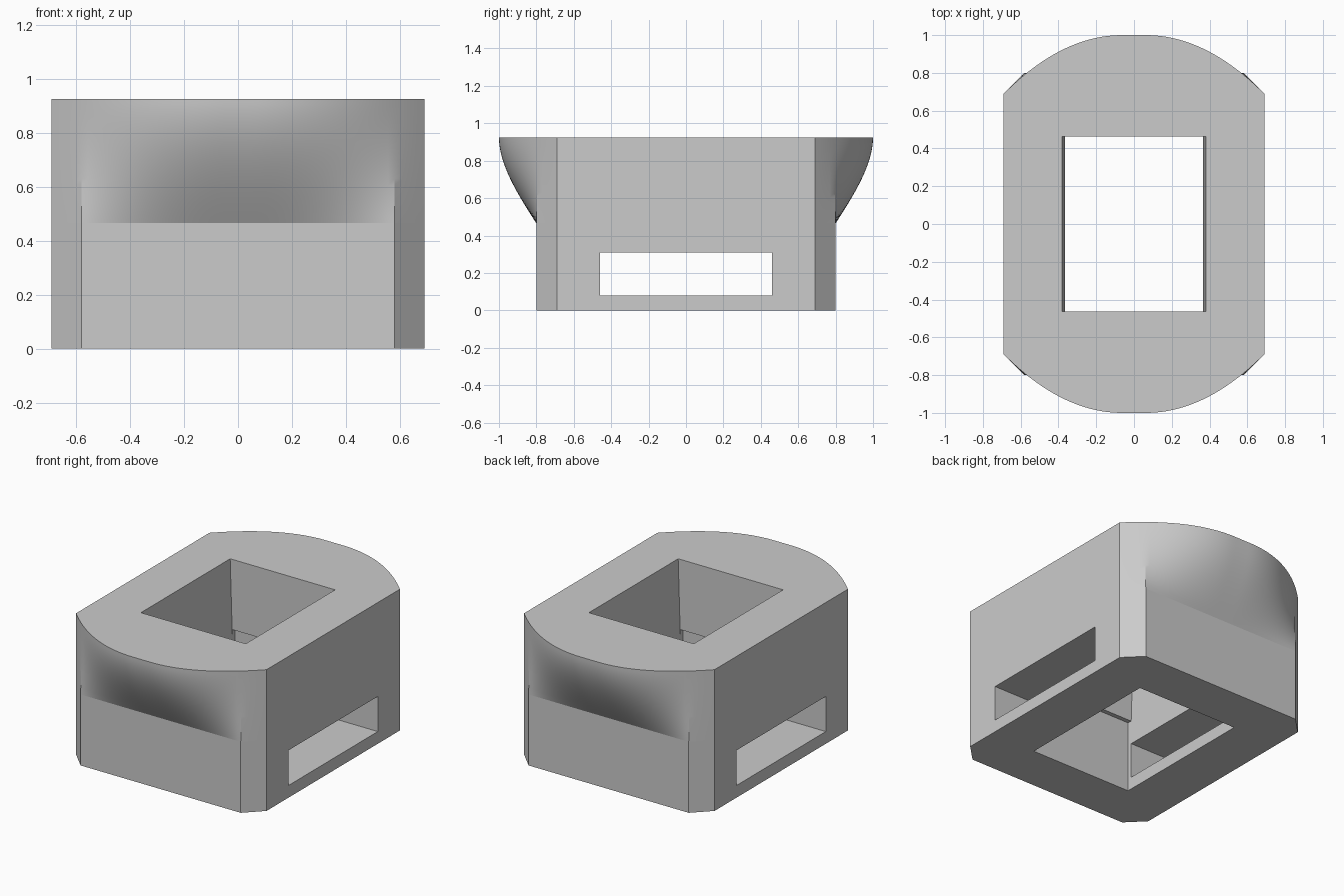
import bpy, bmesh, math

if "Cube" in bpy.data.objects:
    bpy.data.objects.remove(bpy.data.objects["Cube"], do_unlink=True)

HALF_X, FLAT_X, CORNER_Y, FACE_Y = 0.69, 0.58, 0.69, 0.80
MID_Z, TOP_Z = 0.465, 0.925

grey = bpy.data.materials.new("plain_grey")
grey.use_nodes = True
grey.diffuse_color = (0.6, 0.6, 0.6, 1)
grey.node_tree.nodes["Principled BSDF"].inputs["Base Color"].default_value = (0.6, 0.6, 0.6, 1)


def make_object(name, bm):
    bmesh.ops.recalc_face_normals(bm, faces=bm.faces)
    mesh = bpy.data.meshes.new(name)
    bm.to_mesh(mesh)
    bm.free()
    mesh.materials.append(grey)
    obj = bpy.data.objects.new(name, mesh)
    bpy.context.collection.objects.link(obj)
    return obj


def loft(rings):
    """Skin a stack of closed rings and cap both ends."""
    bm = bmesh.new()
    rows = [[bm.verts.new(p) for p in ring] for ring in rings]
    n = len(rows[0])
    for low, high in zip(rows, rows[1:]):
        for i in range(n):
            j = (i + 1) % n
            bm.faces.new((low[i], low[j], high[j], high[i]))
    bm.faces.new(rows[0][::-1])
    bm.faces.new(rows[-1])
    return bm


def rectangle(x, y, z):
    return [(-x, -y, z), (x, -y, z), (x, y, z), (-x, y, z)]


def base_depth(x):
    return min(FACE_Y, CORNER_Y + HALF_X - abs(x))


def rim_depth(x):
    u = max(0, abs(x) - 0.06) / (HALF_X - 0.06)
    return 1 - (1 - CORNER_Y) * u ** 2.03


def bezier(a, b, c, d, t):
    s = 1 - t
    return a * s**3 + 3 * b * s * s * t + 3 * c * s * t * t + d * t**3


# Body: chamfered block whose ends swell out to a rounded rim
half = [FLAT_X * i / 24 for i in range(25)] + [FLAT_X + 0.11 * i / 4 for i in range(1, 5)]
xs = [-x for x in half[:0:-1]] + half


def outline(z, swell):
    front = [(x, -(base_depth(x) + swell * (rim_depth(x) - base_depth(x))), z) for x in xs]
    return front + [(-x, -y, z) for x, y, z in front]


STEPS = 20
rings = [outline(0, 0)]
for k in range(STEPS + 1):
    t = k / STEPS
    depth = bezier(0.8, 0.9, 1.0, 1.0, t)
    rings.append(outline(bezier(MID_Z, 0.62, 0.78, TOP_Z, t), (depth - 0.8) / 0.2))
bm = loft(rings)
bm.normal_update()
for f in bm.faces:
    c = f.calc_center_median()
    f.smooth = MID_Z < c.z < TOP_Z - 1e-4 and abs(c.y) > 0.6
for e in bm.edges:
    e.smooth = e.calc_face_angle(0) < math.radians(20)
body = make_object("body", bm)

# Cutters: wide lower shaft, tapered upper shaft, cross slot
slope = (0.38 - 0.366) / (TOP_Z - MID_Z)
upper = [rectangle(0.366 + slope * (z - MID_Z), 0.462, z) for z in (0.4, 1.1)]
lower = [rectangle(0.365, 0.49, z) for z in (-0.2, MID_Z)]
slot = [rectangle(1.0, 0.461, z) for z in (0.08, 0.31)]
cutters = []
for name, stack in (("lower_shaft", lower), ("upper_shaft", upper), ("side_slot", slot)):
    cutter = make_object(name + "_cutter", loft(stack))
    cutter.hide_render = True
    cutters.append(cutter)
    mod = body.modifiers.new(name, "BOOLEAN")
    mod.operation = "DIFFERENCE"
    mod.solver = "EXACT"
    mod.object = cutter

# Bake the cuts and drop the cutters
bpy.context.view_layer.update()
graph = bpy.context.evaluated_depsgraph_get()
baked = bpy.data.meshes.new_from_object(body.evaluated_get(graph))
body.modifiers.clear()
body.data = baked
for cutter in cutters:
    bpy.data.objects.remove(cutter, do_unlink=True)
